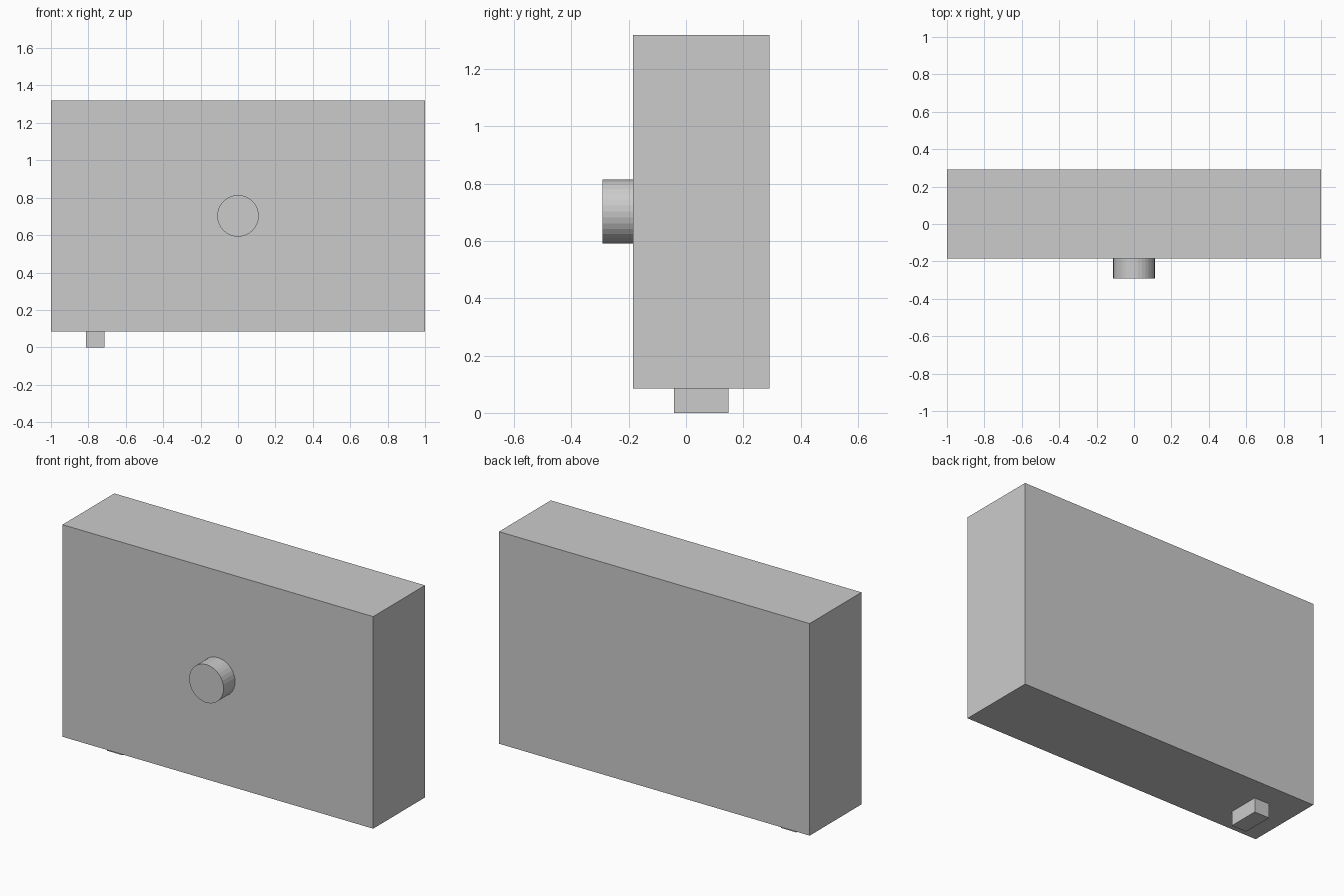
import bpy
from math import radians

if "Cube" in bpy.data.objects:
    bpy.data.objects.remove(bpy.data.objects["Cube"])


def box(name, x, y, z):
    """Box from (min, max) ranges on each axis."""
    bpy.ops.mesh.primitive_cube_add(size=1, location=[(a + b) / 2 for a, b in (x, y, z)])
    ob = bpy.context.object
    ob.name = name
    ob.scale = [b - a for a, b in (x, y, z)]
    bpy.ops.object.transform_apply(location=False, rotation=False, scale=True)
    return ob


FRONT, BACK, BASE = -0.185, 0.291, 0.086

# Main rectangular body
box("body", (-1, 1), (FRONT, BACK), (BASE, 1.32))

# Single small foot under the left end
box("foot", (-0.813, -0.714), (-0.042, 0.148), (0, BASE))

# Round knob on the front face
knob_front = -0.291
bpy.ops.mesh.primitive_cylinder_add(
    vertices=32, radius=0.111, depth=FRONT - knob_front,
    location=(0, (FRONT + knob_front) / 2, 0.703), rotation=(radians(90), 0, 0))
bpy.context.object.name = "front_knob"
